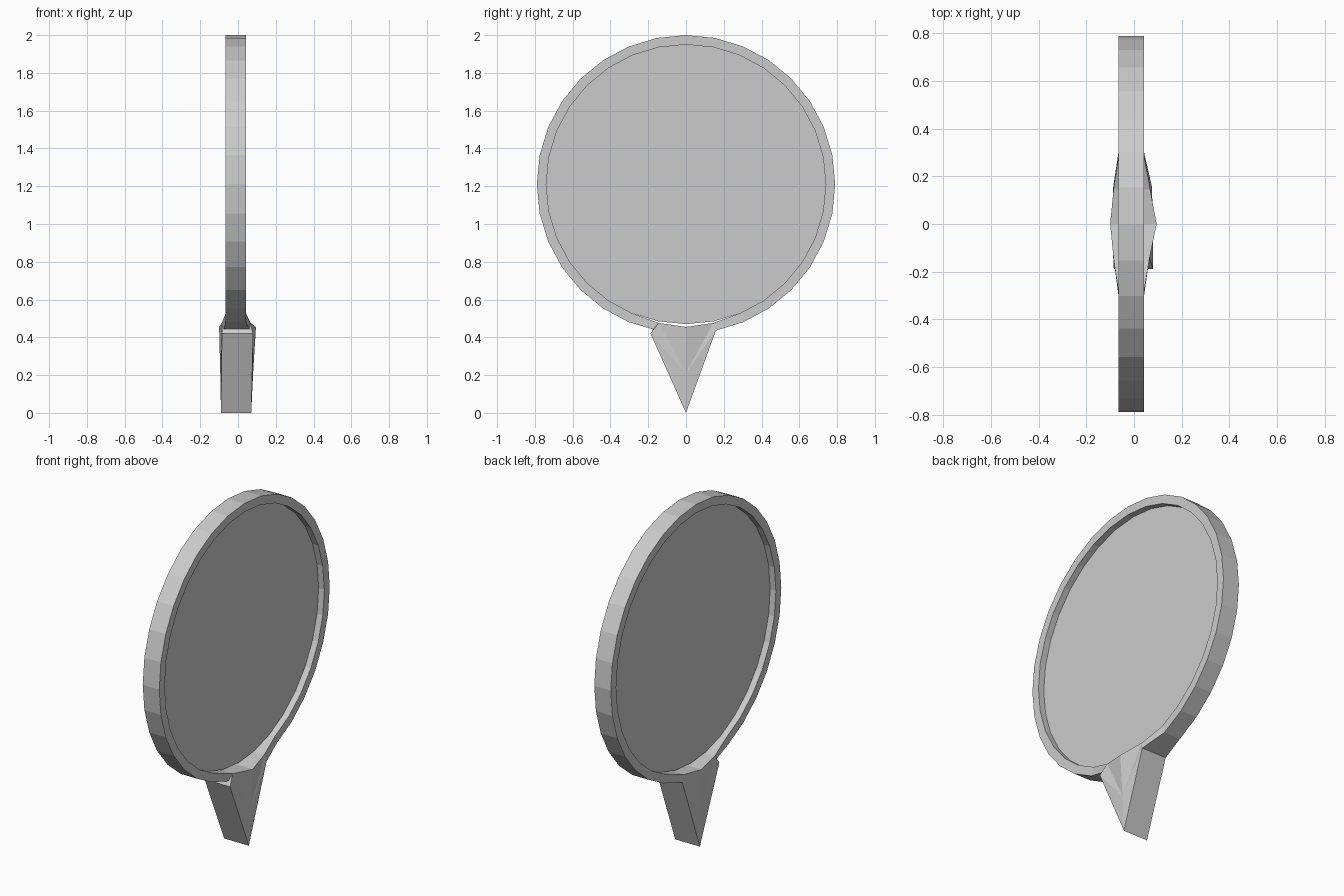
import bpy, math

if "Cube" in bpy.data.objects:
    bpy.data.objects.remove(bpy.data.objects["Cube"])

N, CZ = 32, 1.21          # ring sides and ring centre height
R_OUT, R_IN = 0.79, 0.74
X0, X1 = -0.065, 0.042    # rim faces


def add_mesh(name, verts, faces):
    me = bpy.data.meshes.new(name)
    me.from_pydata(verts, [], faces)
    me.validate()
    ob = bpy.data.objects.new(name, me)
    bpy.context.collection.objects.link(ob)
    # consistent outward normals
    import bmesh
    bm = bmesh.new()
    bm.from_mesh(me)
    bmesh.ops.recalc_face_normals(bm, faces=bm.faces)
    bm.to_mesh(me)
    bm.free()
    return ob


def ring_pt(k, r):
    # k counts sides from the lowest point towards +y
    a = 2 * math.pi * k / N
    return r * math.sin(a), CZ - r * math.cos(a)


# round rim, left open at the bottom where the handle joins
verts, faces = [], []
for k in range(2, N - 1):
    for x, r in ((X0, R_OUT), (X1, R_OUT), (X1, R_IN), (X0, R_IN)):
        verts.append((x, *ring_pt(k, r)))
for s in range(N - 4):
    for j in range(4):
        n = (j + 1) % 4
        faces.append((s * 4 + j, s * 4 + n, s * 4 + 4 + n, s * 4 + 4 + j))
add_mesh("rim", verts, faces)

# recessed round panel
px = (-0.028, 0.005)
verts = [(x, *ring_pt(k, R_IN)) for x in px for k in range(N)]
faces = [tuple(range(N)), tuple(range(N, 2 * N))]
faces += [(k, (k + 1) % N, N + (k + 1) % N, N + k) for k in range(N)]
add_mesh("panel", verts, faces)

# wedge handle flaring into the rim: (y, z, x on -x side, x on +x side)
oy, oz = ring_pt(2, R_OUT)
iy, iz = ring_pt(2, R_IN)
outline = [
    (0, 0, -0.09, 0.07),             # 0 bottom edge
    (0.158, 0.436, -0.087, 0.075),   # 1 right shoulder
    (oy, oz, X0, X1),                # 2 right rim, outer
    (iy, iz, X0, X1),                # 3 right rim, inner
    (0.144, 0.476, -0.086, 0.068),   # 4
    (0, 0.455, -0.10, 0.095),        # 5 top middle
    (-0.144, 0.476, -0.086, 0.065),  # 6
    (-iy, iz, X0, X1),               # 7 left rim, inner
    (-oy, oz, X0, X1),               # 8 left rim, outer
    (-0.175, 0.443, -0.075, 0.06),   # 9
    (-0.188, 0.42, -0.085, 0.08),    # 10 left shoulder
]
M = len(outline)
mid = (0, 0.21, -0.094, 0.08)        # crease start on each side
cap = [(0, 1, M), (1, 4, M), (4, 5, M), (5, 6, M), (6, 10, M), (10, 0, M),
       (1, 2, 3, 4), (6, 7, 8, 9), (6, 9, 10)]
verts = [(p[2 + s], p[0], p[1]) for s in (0, 1) for p in outline + [mid]]
faces = [tuple(i + s * (M + 1) for i in f) for s in (0, 1) for f in cap]
for i in range(M):
    j = (i + 1) % M
    faces.append((i, j, j + M + 1, i + M + 1))
add_mesh("handle", verts, faces)
